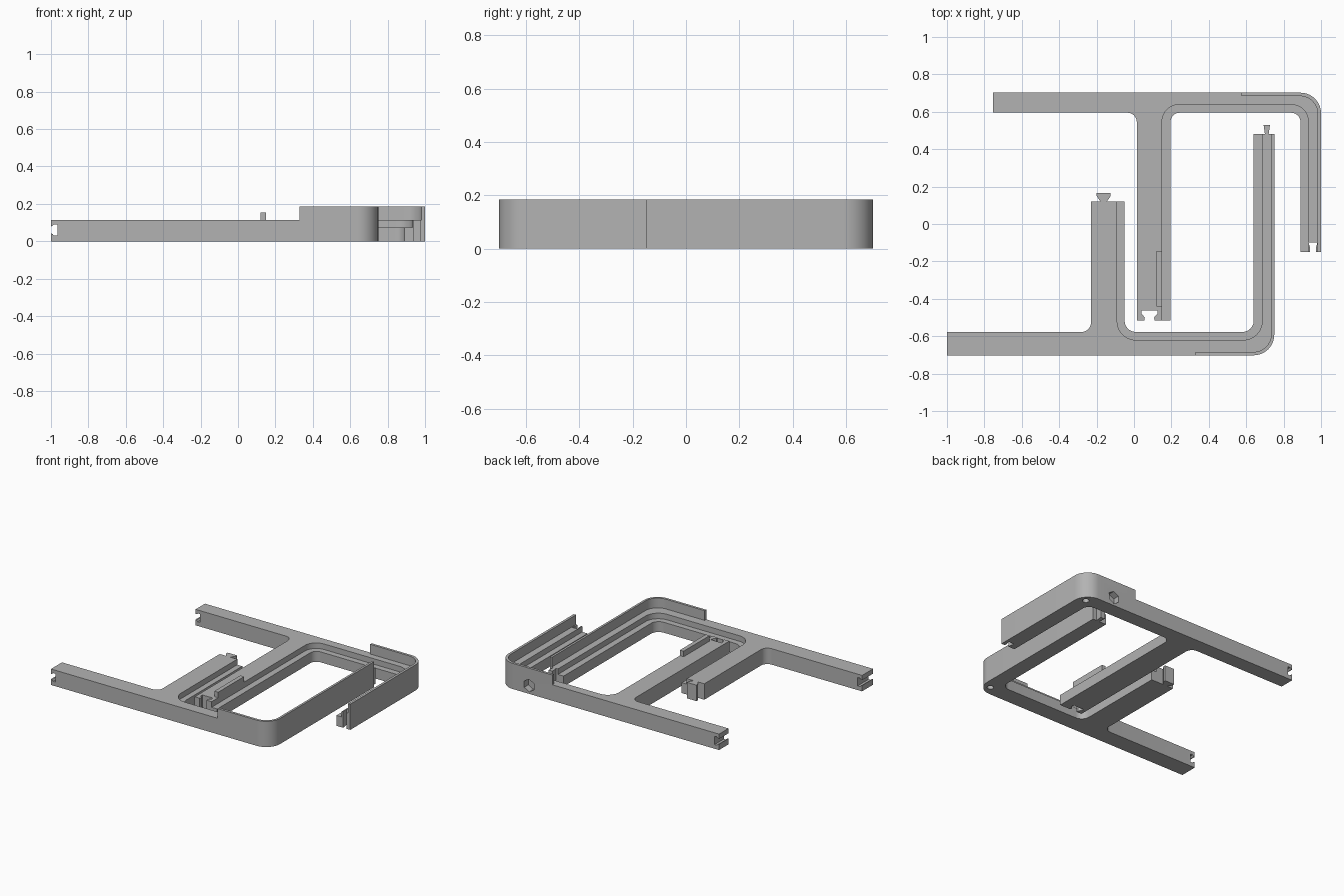
import bpy, bmesh, math
from mathutils import Vector

cube = bpy.data.objects.get("Cube")
if cube:
    bpy.data.objects.remove(cube, do_unlink=True)

grey = bpy.data.materials.new("plain grey")
grey.use_nodes = True
grey.diffuse_color = (0.45, 0.45, 0.45, 1)
grey.node_tree.nodes["Principled BSDF"].inputs["Base Color"].default_value = grey.diffuse_color

BAR, LEDGE, RIM, ABOVE = 0.115, 0.075, 0.185, 0.3


def rounded(points, steps=10):
    """Outline from (x, y[, radius]) corners, with the given corners filleted."""
    out = []
    for i, p in enumerate(points):
        c = Vector(p[:2])
        if len(p) == 2:
            out.append(c)
            continue
        a = (Vector(points[i - 1][:2]) - c).normalized()
        b = (Vector(points[(i + 1) % len(points)][:2]) - c).normalized()
        r = p[2]
        centre = c + (a + b) * r          # all filleted corners are square
        for k in range(steps + 1):
            t = k / steps * math.pi / 2
            out.append(centre - b * r * math.cos(t) - a * r * math.sin(t))
    return out


def prism(name, points, lo, hi, axis="z"):
    """Extrude an outline along z, or an x-z outline along y."""
    bm = bmesh.new()
    outline = rounded(points)
    place = (lambda p, h: (p.x, p.y, h)) if axis == "z" else (lambda p, h: (p.x, h, p.y))
    low = [bm.verts.new(place(p, lo)) for p in outline]
    high = [bm.verts.new(place(p, hi)) for p in outline]
    bm.faces.new(low)
    bm.faces.new(high)
    n = len(low)
    for i in range(n):
        j = (i + 1) % n
        bm.faces.new((low[i], low[j], high[j], high[i]))
    bmesh.ops.recalc_face_normals(bm, faces=bm.faces)
    mesh = bpy.data.meshes.new(name)
    bm.to_mesh(mesh)
    bm.free()
    obj = bpy.data.objects.new(name, mesh)
    bpy.context.collection.objects.link(obj)
    mesh.materials.append(grey)
    return obj


def activate(obj):
    bpy.ops.object.select_all(action="DESELECT")
    obj.select_set(True)
    bpy.context.view_layer.objects.active = obj


def cut(obj, cutter):
    mod = obj.modifiers.new("cut", "BOOLEAN")
    mod.operation, mod.solver, mod.object = "DIFFERENCE", "EXACT", cutter
    activate(obj)
    bpy.ops.object.modifier_apply(modifier=mod.name)
    bpy.data.objects.remove(cutter, do_unlink=True)


def end_groove(x):
    """Dovetail groove running across the left end of a bar."""
    return prism("groove_cutter", [(x - 0.02, 0.044), (x, 0.042), (x + 0.008, 0.04), (x + 0.016, 0.03),
                                   (x + 0.035, 0.03), (x + 0.035, 0.09), (x + 0.016, 0.09),
                                   (x + 0.008, 0.082), (x, 0.08), (x - 0.02, 0.078)], -1, 1, "y")


def round_hole(x, y, r=0.022, sides=20):
    ring = [(x + r * math.cos(math.tau * k / sides), y + r * math.sin(math.tau * k / sides))
            for k in range(sides)]
    return prism("hole_cutter", ring, -0.1, 0.04)


# Front half: bar, post with dovetail tab, side arm with small tab
front = prism("front_frame", [
    (-1, -0.702), (0.75, -0.702, 0.11), (0.75, 0.48),
    (0.72, 0.48), (0.727, 0.53), (0.693, 0.53), (0.70, 0.48),
    (0.64, 0.48), (0.64, -0.577, 0.06), (-0.05, -0.577, 0.06), (-0.05, 0.12),
    (-0.145, 0.12), (-0.125, 0.15), (-0.125, 0.167), (-0.2, 0.167), (-0.2, 0.15), (-0.18, 0.12),
    (-0.23, 0.12), (-0.23, -0.577, 0.05), (-1, -0.577)], 0, RIM)
# Space above the bar, leaving the thin rim
cut(front, prism("top_cutter", [(-1.1, -0.8), (0.33, -0.8), (0.33, -0.684), (0.734, -0.684, 0.095),
                                (0.734, 0.6), (-1.1, 0.6)], BAR, ABOVE))
# Sunken ledge around the opening
cut(front, prism("ledge_cutter", [(-0.09, 0.6), (-0.09, -0.62, 0.1), (0.685, -0.62, 0.1), (0.685, 0.6)],
                 LEDGE, ABOVE))
cut(front, end_groove(-1))
cut(front, round_hole(0.69, -0.632))

# Back half: bar, post and side arm with matching dovetail slots
back = prism("back_frame", [
    (-0.755, 0.702), (1, 0.702, 0.11), (1, -0.15),
    (0.972, -0.15), (0.972, -0.13), (0.98, -0.10), (0.934, -0.10), (0.942, -0.13), (0.942, -0.15),
    (0.89, -0.15), (0.89, 0.595, 0.05), (0.195, 0.595, 0.05), (0.195, -0.515),
    (0.11, -0.515), (0.107, -0.5), (0.125, -0.48), (0.125, -0.463),
    (0.04, -0.463), (0.04, -0.48), (0.058, -0.5), (0.055, -0.515),
    (0.015, -0.515), (0.015, 0.595, 0.05), (-0.755, 0.595)], 0, RIM)
cut(back, prism("top_cutter", [(-0.9, 0.9), (0.575, 0.9), (0.575, 0.684), (0.982, 0.684, 0.095),
                               (0.982, -0.7), (-0.9, -0.7)], BAR, ABOVE))
cut(back, prism("ledge_cutter", [(0.15, -0.7), (0.15, 0.638, 0.09), (0.932, 0.638, 0.09), (0.932, -0.7)],
                LEDGE, ABOVE))
cut(back, end_groove(-0.755))
cut(back, round_hole(0.94, 0.632))
# Six-sided pocket in the back face
cut(back, prism("pocket_cutter", [(0.76 + 0.045 * math.cos(k * math.pi / 3 + 0.5),
                                   0.06 + 0.045 * math.sin(k * math.pi / 3 + 0.5)) for k in range(6)],
                0.655, 0.8, "y"))

# Raised strip on the back half's post
strip = prism("post_strip", [(0.12, -0.44), (0.15, -0.44), (0.15, -0.145), (0.12, -0.145)], BAR, 0.155)

for part in (front, back, strip):
    activate(part)
    bpy.ops.object.shade_smooth_by_angle(angle=math.radians(30))
